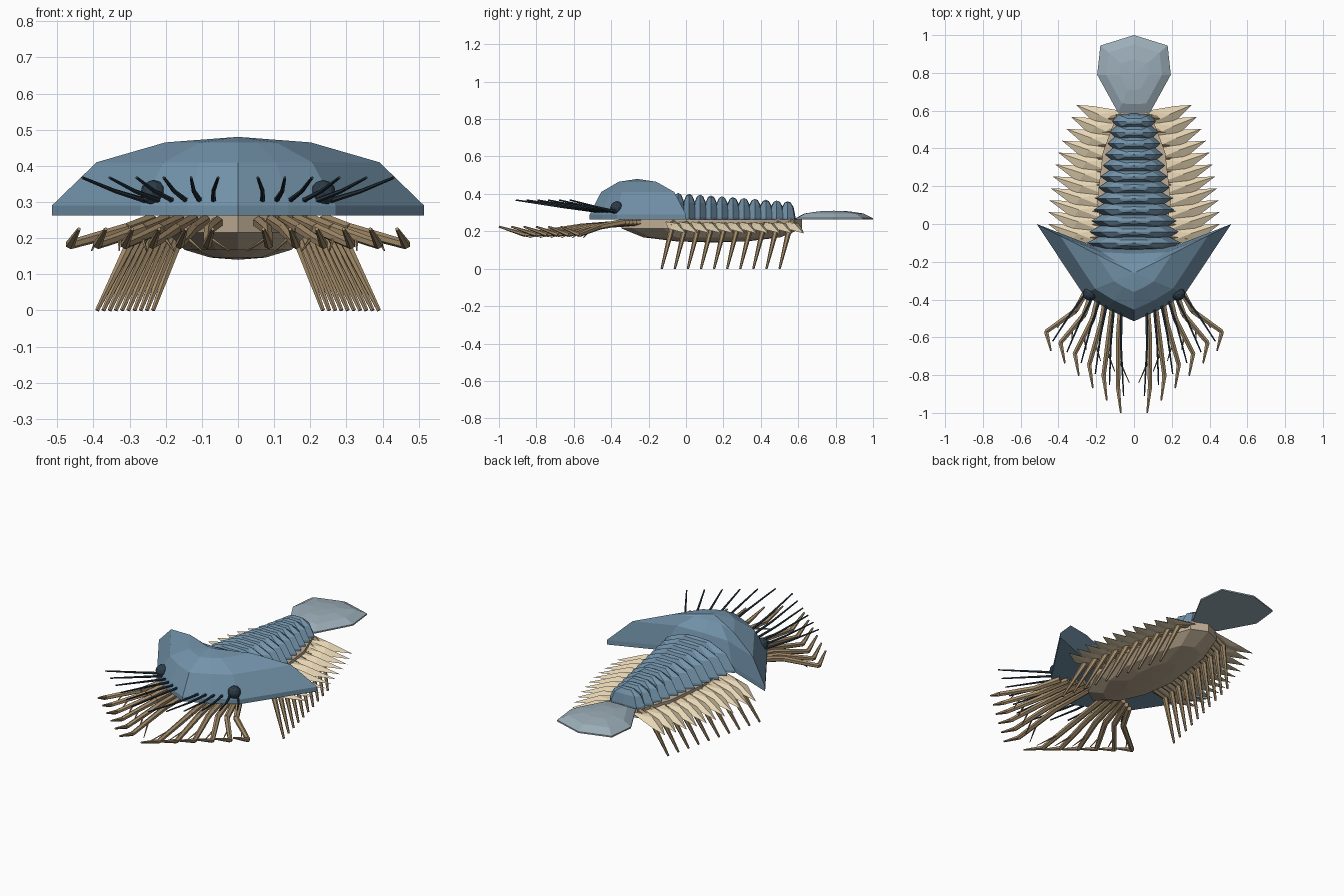
import bpy, bmesh, math
from mathutils import Vector

if "Cube" in bpy.data.objects:
    bpy.data.objects.remove(bpy.data.objects["Cube"])

def mat(name, *c):
    m = bpy.data.materials.new(name)
    m.diffuse_color = (*c, 1)
    m.use_nodes = True
    m.node_tree.nodes["Principled BSDF"].inputs["Base Color"].default_value = m.diffuse_color
    return m

BLUE = mat("shell_blue", .17, .29, .40)
GREY = mat("tail_grey", .33, .42, .48)
TAN = mat("limb_tan", .38, .27, .15)
PALE = mat("gill_pale", .80, .67, .46)
DARK = mat("dark_slate", .025, .045, .065)
BELLY = mat("belly_tan", .52, .42, .30)

def finish(bm, name, m):
    bmesh.ops.recalc_face_normals(bm, faces=bm.faces[:])
    me = bpy.data.meshes.new(name)
    bm.to_mesh(me)
    bm.free()
    me.materials.append(m)
    ob = bpy.data.objects.new(name, me)
    bpy.context.collection.objects.link(ob)
    return ob

def dome(name, half, centre, z0, rim, top, m):
    """Closed faceted dome over a mirrored outline (half runs front to back, x >= 0)."""
    outline = half + [(-x, y) for x, y in reversed(half) if x > 0]
    cx, cy = centre
    bm = bmesh.new()
    h = top - rim
    rings = []
    for s, z in ((1, z0), (1, rim), (.76, rim + h * .63), (.39, rim + h * .92)):
        rings.append([bm.verts.new((cx + (x - cx) * s, cy + (y - cy) * s, z)) for x, y in outline])
    apex = bm.verts.new((cx, cy, top))
    n = len(outline)
    for i in range(n):
        j = (i + 1) % n
        for a, b in zip(rings, rings[1:]):
            bm.faces.new((a[i], a[j], b[j], b[i]))
        bm.faces.new((rings[-1][i], rings[-1][j], apex))
    bm.faces.new(rings[0])
    bmesh.ops.triangulate(bm, faces=[f for f in bm.faces if len(f.verts) > 4])
    return finish(bm, name, m)

def limb(name, pts, radii, m, sides=6):
    """Chain of tapered tubes through pts."""
    bm = bmesh.new()
    for a, b, r0, r1 in zip(pts, pts[1:], radii, radii[1:]):
        a, b = Vector(a), Vector(b)
        q = (b - a).to_track_quat('Z', 'Y').to_matrix().to_4x4()
        q.translation = (a + b) / 2
        bmesh.ops.create_cone(bm, cap_ends=True, segments=sides, radius1=r0, radius2=r1,
                              depth=(b - a).length, matrix=q)
    return finish(bm, name, m)

def flip(pts, s):
    return [(p[0] * s, p[1], p[2]) for p in pts]

def lerp(a, b, t):
    return a + (b - a) * t

# Head shield
dome("head_shield", [(0, -.515), (.14, -.45), (.27, -.37), (.515, 0), (.22, -.115), (0, -.125)],
     (0, -.26), .263, .29, .48, BLUE)

# Overlapping back plates
for i in range(12):
    t = i / 11
    y, w, d = -.1 + .0585 * i, lerp(.25, .115, t), .042
    dome(f"back_plate_{i+1}", [(0, y - d), (w * .72, y - d * .85), (w, y), (w * .72, y + d * .85), (0, y + d)],
         (0, y), .262, .275, lerp(.41, .36, t), BLUE)

# Tail fan
dome("tail_fan", [(0, .585), (.085, .59), (.195, .79), (.178, .945), (0, 1.0)], (0, .79), .262, .27, .31, GREY)

# Belly hull, an inverted dome
dome("belly", [(0, -.345), (.08, -.29), (.16, -.12), (.195, .12), (.165, .38), (.09, .58), (0, .62)],
     (0, .14), .263, .215, .14, BELLY)

for s, side in ((1, "right"), (-1, "left")):
    # Eyes
    bm = bmesh.new()
    bmesh.ops.create_icosphere(bm, subdivisions=2, radius=.036)
    bmesh.ops.translate(bm, verts=bm.verts[:], vec=(s * .235, -.37, .325))
    finish(bm, f"{side}_eye", DARK)

    # Grasping arms and feelers fanned around the front
    for i in range(6):
        t = i / 5
        elbow = (lerp(.085, .465, t), lerp(-.86, -.57, t), .182)
        tip = (lerp(.07, .44, t), lerp(-1.0, -.67, t), .225)
        knee = (lerp(.08, .31, t), lerp(-.56, -.46, t), .225)
        base = (lerp(.05, .24, t), lerp(-.22, -.33, t), .25)
        limb(f"{side}_arm_{i+1}", flip([base, knee, elbow], s), (.018, .016, .013), TAN)
        limb(f"{side}_claw_{i+1}", flip([elbow, tip], s), (.013, .005), TAN)
        spine = (elbow[0] - .06, elbow[1] + .02, .165)
        mid = [lerp(a, b, .5) for a, b in zip(knee, elbow)]
        limb(f"{side}_arm_spine_{i+1}", flip([mid, spine], s), (.006, .002), TAN, 5)
        root = (lerp(.068, .25, t), lerp(-.44, -.36, t), .302)
        bend = (lerp(.068, .34, t), lerp(-.66, -.48, t), .33)
        end = (lerp(.055, .43, t), lerp(-.91, -.62, t), .367)
        limb(f"{side}_feeler_{i+1}", flip([root, bend, end], s), (.008, .006, .004), DARK)

    # Walking legs
    for i in range(10):
        t = i / 9
        y = -.08 + .07 * i
        hip = (lerp(.13, .09, t), y + .015, .25)
        knee = (lerp(.28, .155, t), y + .005, .222)
        foot = (lerp(.39, .235, t), y - .05, 0)
        limb(f"{side}_leg_{i+1}", flip([hip, knee, foot], s), (.017, .016, .006), TAN)

    # Feathery gill flaps with a raised midrib
    for i in range(11):
        t = i / 10
        y, r = -.07 + .063 * i, lerp(.455, .305, t ** 2)
        b = lerp(.15, .07, t)
        prof = [(b, -.04, .252), (lerp(b, r, .6), -.025, .215), (r, .07, .188),
                (lerp(b, r, .65), .065, .205), (b, .04, .245)]
        bm = bmesh.new()
        ring = [bm.verts.new((s * px, y + py, pz)) for px, py, pz in prof]
        mx = lerp(b, r, .5)
        top = bm.verts.new((s * mx, y + .02, .243))
        low = bm.verts.new((s * mx, y + .02, .212))
        for k in range(5):
            j = (k + 1) % 5
            bm.faces.new((ring[k], ring[j], top))
            bm.faces.new((ring[j], ring[k], low))
        finish(bm, f"{side}_gill_flap_{i+1}", PALE)
